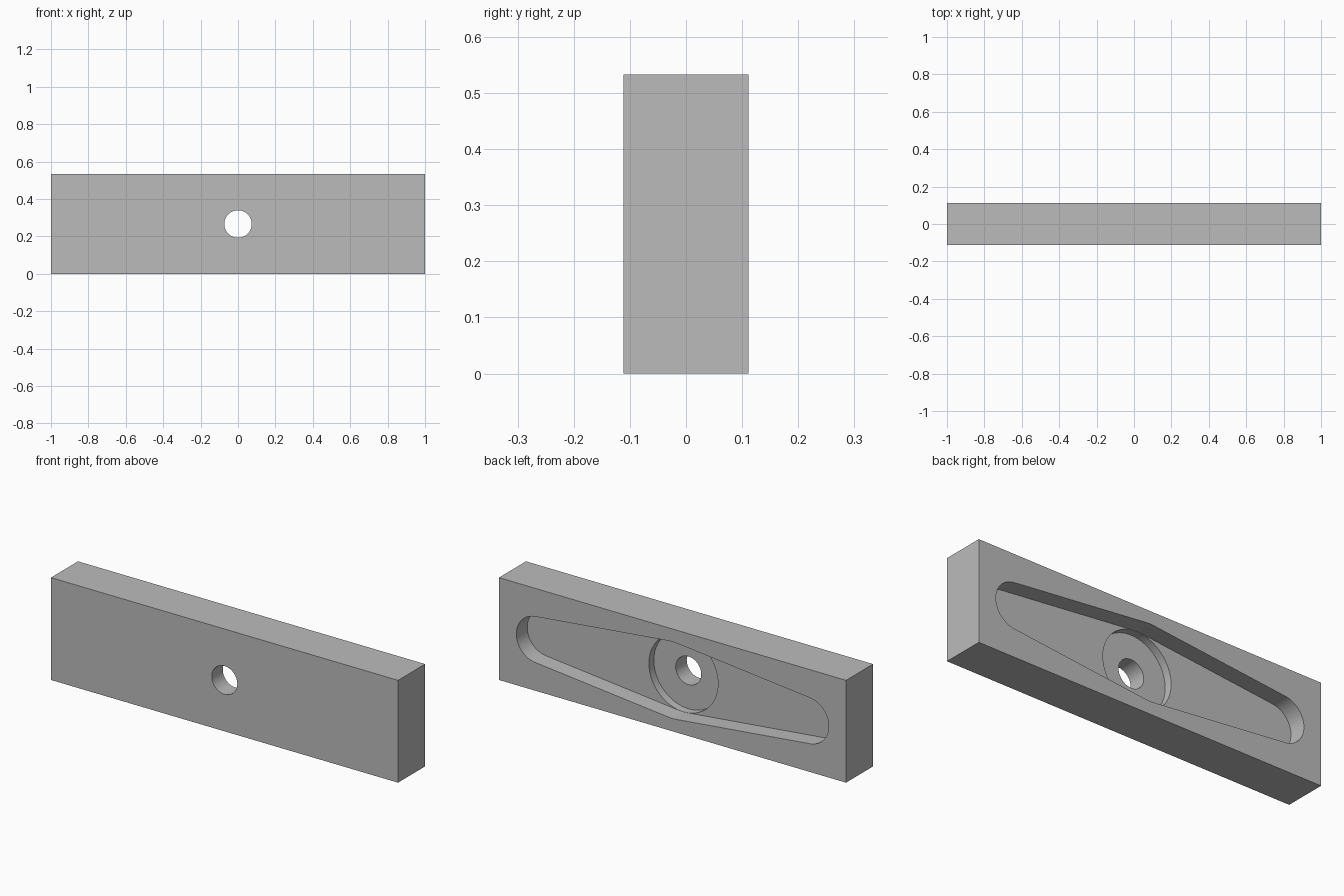
import bpy
import bmesh
import math
from mathutils import Matrix

if "Cube" in bpy.data.objects:
    bpy.data.objects.remove(bpy.data.objects["Cube"], do_unlink=True)

LENGTH, DEPTH, HEIGHT = 2.0, 0.222, 0.533
BACK = DEPTH / 2
MID = HEIGHT / 2

grey = bpy.data.materials.new("plain grey")
grey.use_nodes = True
colour = (0.5, 0.5, 0.5, 1)
grey.diffuse_color = colour
grey.node_tree.nodes["Principled BSDF"].inputs["Base Color"].default_value = colour


def make_object(name, bm):
    bmesh.ops.recalc_face_normals(bm, faces=bm.faces)
    mesh = bpy.data.meshes.new(name)
    bm.to_mesh(mesh)
    bm.free()
    mesh.materials.append(grey)
    obj = bpy.data.objects.new(name, mesh)
    bpy.context.collection.objects.link(obj)
    return obj


def prism(name, outline, y_start, y_end):
    """Extrude an x, z outline along y."""
    bm = bmesh.new()
    face = bm.faces.new([bm.verts.new((x, y_start, MID + z)) for x, z in outline])
    new = bmesh.ops.extrude_face_region(bm, geom=[face])["geom"]
    verts = [v for v in new if isinstance(v, bmesh.types.BMVert)]
    bmesh.ops.translate(bm, verts=verts, vec=(0, y_end - y_start, 0))
    return make_object(name, bm)


def arc(cx, radius, start, end, steps):
    angles = [start + (end - start) * i / steps for i in range(steps + 1)]
    return [(cx + radius * math.cos(a), radius * math.sin(a)) for a in angles]


def circle(radius, steps=96):
    return arc(0, radius, 0, math.tau, steps)[:-1]


# Rectangular block
bm = bmesh.new()
bmesh.ops.create_cube(bm, size=1, matrix=Matrix.Translation((0, 0, MID))
                      @ Matrix.Diagonal((LENGTH, DEPTH, HEIGHT, 1)))
block = make_object("block", bm)

# Tapered pocket: tangent outline around a wide middle and two round ends
mid_r, end_r, end_x = 0.2, 0.12, 0.78
tilt = math.acos((mid_r - end_r) / end_x)
outline = (arc(end_x, end_r, -tilt, tilt, 32)
           + arc(0, mid_r, tilt, math.pi - tilt, 4)
           + arc(-end_x, end_r, math.pi - tilt, math.pi + tilt, 32)
           + arc(0, mid_r, math.pi + tilt, math.tau - tilt, 4))

# Pocket, round counterbore and through hole
cutters = [
    prism("pocket_cutter", outline, BACK - 0.09, BACK + 0.1),
    prism("counterbore_cutter", circle(0.199), BACK - 0.131, BACK - 0.05),
    prism("hole_cutter", circle(0.0735, 64), -BACK - 0.1, BACK + 0.1),
]
bpy.context.view_layer.objects.active = block
for cutter in cutters:
    cutter.hide_render = True
    cut = block.modifiers.new(cutter.name, "BOOLEAN")
    cut.operation = "DIFFERENCE"
    cut.solver = "EXACT"
    cut.object = cutter
    bpy.ops.object.modifier_apply(modifier=cut.name)
    bpy.data.objects.remove(cutter, do_unlink=True)

bpy.ops.object.select_all(action="DESELECT")
block.select_set(True)
bpy.ops.object.shade_smooth_by_angle(angle=math.radians(30))
